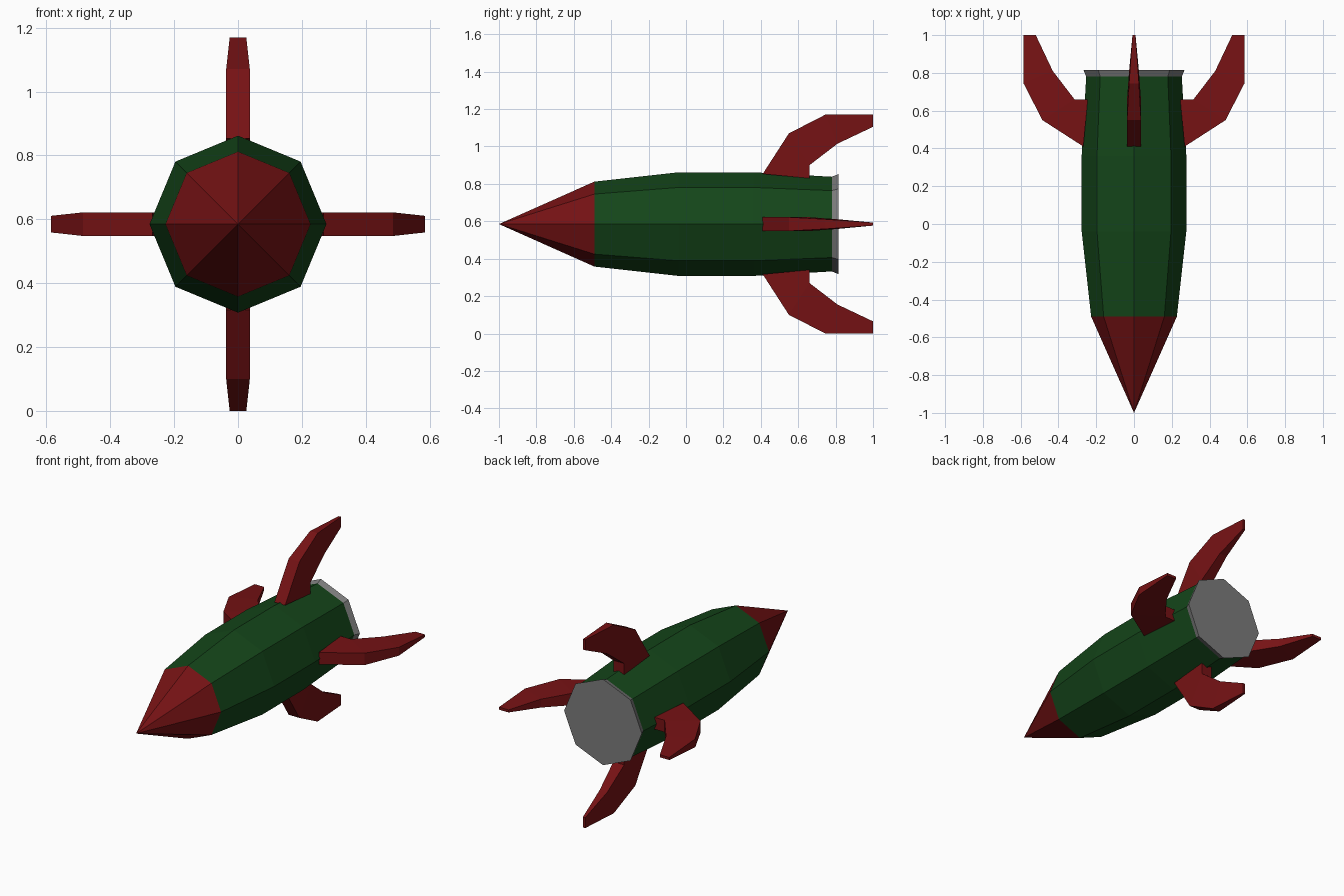
import bpy, bmesh
from math import sin, cos, pi

if "Cube" in bpy.data.objects:
    bpy.data.objects.remove(bpy.data.objects["Cube"])

CZ = 0.585  # height of the rocket's axis


def material(name, rgb):
    m = bpy.data.materials.new(name)
    m.diffuse_color = (*rgb, 1)
    m.use_nodes = True
    m.node_tree.nodes["Principled BSDF"].inputs["Base Color"].default_value = m.diffuse_color
    return m


RED = material("red_paint", (0.18, 0.006, 0.007))
GREEN = material("green_paint", (0.007, 0.06, 0.01))
GREY = material("grey_metal", (0.2, 0.2, 0.2))


def finish(name, bm, mat):
    bmesh.ops.recalc_face_normals(bm, faces=bm.faces)
    me = bpy.data.meshes.new(name)
    bm.to_mesh(me)
    bm.free()
    me.materials.append(mat)
    ob = bpy.data.objects.new(name, me)
    ob.location.z = CZ
    bpy.context.collection.objects.link(ob)
    return ob


def loft(name, rings, mat, caps=(False, False)):
    """Skin successive rings of points; a one-point ring is an apex."""
    bm = bmesh.new()
    vs = [[bm.verts.new(p) for p in ring] for ring in rings]
    for a, b in zip(vs, vs[1:]):
        n = len(b)
        for i in range(n):
            j = (i + 1) % n
            if len(a) == 1:
                bm.faces.new((a[0], b[i], b[j]))
            else:
                bm.faces.new((a[i], a[j], b[j], b[i]))
    for ring, cap in zip((vs[0], vs[-1]), caps):
        if cap:
            bm.faces.new(ring)
    return finish(name, bm, mat)


def octagon(y, r):
    if r == 0:
        return [(0, y, 0)]
    return [(r * cos(i * pi / 4), y, r * sin(i * pi / 4)) for i in range(8)]


# Hull sections: (y, radius)
loft("nose_cone", [octagon(-1, 0), octagon(-0.49, 0.227)], RED)
loft("body", [octagon(*s) for s in
              ((-0.49, 0.227), (-0.04, 0.277), (0.36, 0.277), (0.78, 0.253))], GREEN)
loft("exhaust_nozzle", [octagon(0.78, 0.253), octagon(0.815, 0.267)], GREY, (False, True))

# Fins: outer (y, r), inner (y, r), half thickness
FIN = [((0.41, 0.268), (0.66, 0.245), 0.037),
       ((0.55, 0.485), (0.66, 0.315), 0.037),
       ((0.745, 0.585), (0.81, 0.43), 0.026),
       ((1.0, 0.585), (1.0, 0.52), 0.008)]
rings = [[(-t, o[0], o[1]), (t, o[0], o[1]), (t, i[0], i[1]), (-t, i[0], i[1])]
         for o, i, t in FIN]
for k, side in enumerate(("top", "right", "bottom", "left")):
    fin = loft(side + "_fin", rings, RED, (True, True))
    fin.rotation_euler.y = k * pi / 2
